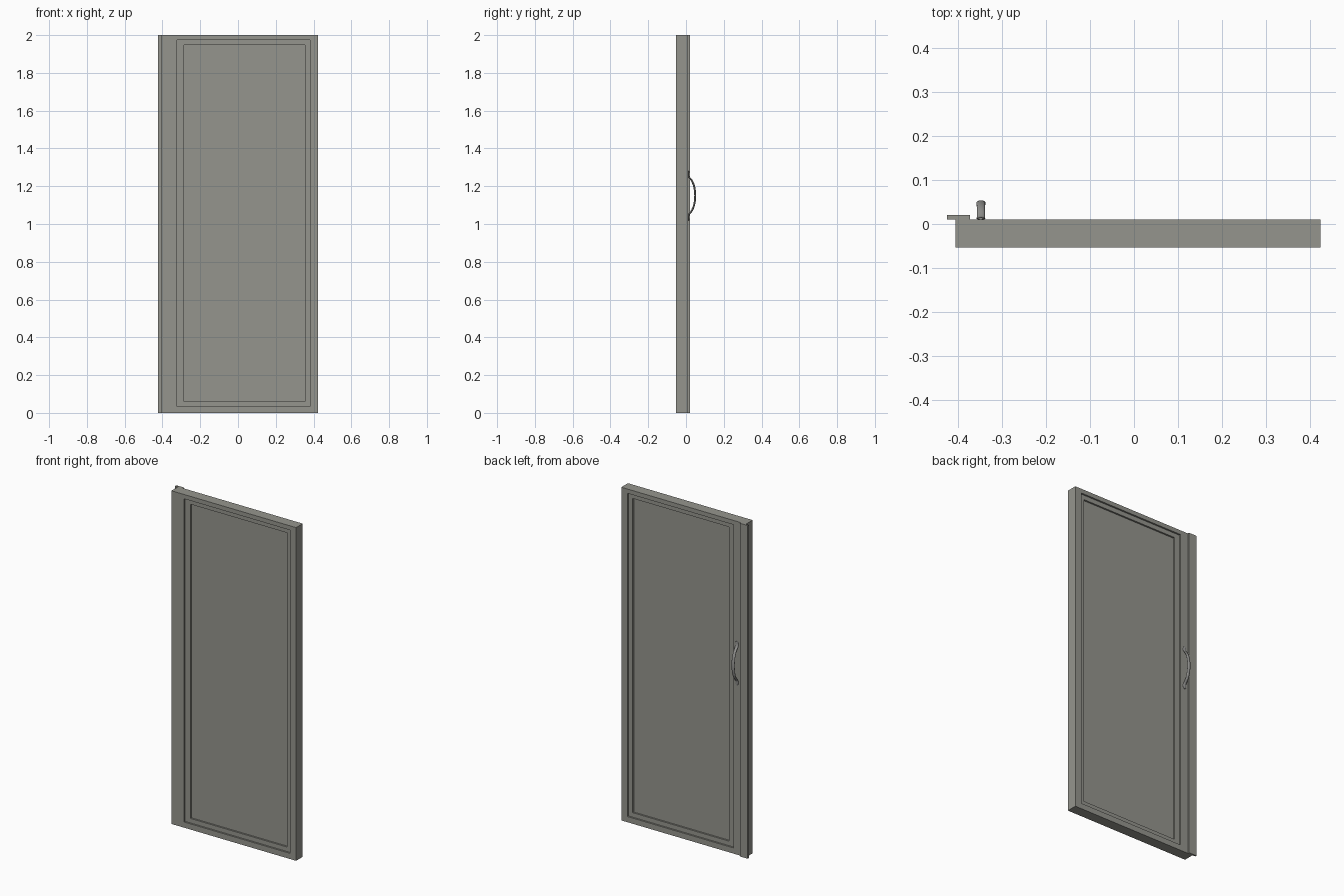
import bpy, bmesh, math
from mathutils import Vector

if "Cube" in bpy.data.objects:
    bpy.data.objects.remove(bpy.data.objects["Cube"])


def material(name, rgb):
    m = bpy.data.materials.new(name)
    m.diffuse_color = (*rgb, 1)
    m.use_nodes = True
    m.node_tree.nodes["Principled BSDF"].inputs["Base Color"].default_value = m.diffuse_color
    return m


door_grey = material("warm_grey", (0.30, 0.30, 0.27))
handle_grey = material("handle_grey", (0.29, 0.29, 0.28))


def make_object(name, bm, mat, smooth=False):
    bmesh.ops.recalc_face_normals(bm, faces=bm.faces[:])
    me = bpy.data.meshes.new(name)
    bm.to_mesh(me)
    bm.free()
    me.materials.append(mat)
    ob = bpy.data.objects.new(name, me)
    bpy.context.collection.objects.link(ob)
    if smooth:
        bpy.context.view_layer.objects.active = ob
        ob.select_set(True)
        bpy.ops.object.shade_smooth_by_angle(angle=math.radians(40))
        ob.select_set(False)
    return ob


def loft(rings):
    """Bridge closed rings of points in order and cap both ends."""
    bm = bmesh.new()
    vs = [[bm.verts.new(p) for p in ring] for ring in rings]
    n = len(vs[0])
    for a, b in zip(vs, vs[1:]):
        for i in range(n):
            j = (i + 1) % n
            bm.faces.new((a[i], a[j], b[j], b[i]))
    bm.faces.new(vs[0])
    bm.faces.new(vs[-1])
    return bm


def rect(bounds, y):
    x0, x1, z0, z1 = bounds
    return [(x0, y, z0), (x1, y, z0), (x1, y, z1), (x0, y, z1)]


# Door leaf with a two-step recessed panel on both sides
OUTER = (-0.405, 0.423, 0.0, 2.0)
MID = (-0.322, 0.381, 0.034, 1.974)
INNER = (-0.286, 0.354, 0.061, 1.947)
FRONT, BACK, STEP = -0.053, 0.010, 0.010


def face_rings(y, inward):
    d = STEP * inward
    return [rect(OUTER, y), rect(MID, y), rect(MID, y + d),
            rect(INNER, y + d), rect(INNER, y + 2 * d)]


rings = face_rings(FRONT, 1)[::-1] + face_rings(BACK, -1)
make_object("door_leaf", loft(rings), door_grey)

# Overlapping cover strip along the closing edge
strip = (-0.424, -0.372, 0.0, 2.0)
make_object("cover_strip", loft([rect(strip, 0.010), rect(strip, 0.020)]), door_grey)

# Bowed pull handle: oval section swept along a mirrored profile
HX, HZ = -0.347, 1.15
# height from centre, distance y, half width, half thickness
half = [(0.131, 0.0125, 0.004, 0.0025), (0.127, 0.0125, 0.008, 0.003),
        (0.118, 0.0125, 0.010, 0.003), (0.106, 0.0130, 0.010, 0.0035),
        (0.098, 0.0165, 0.009, 0.004), (0.088, 0.0250, 0.009, 0.0045),
        (0.076, 0.0330, 0.009, 0.005), (0.058, 0.0405, 0.0095, 0.005),
        (0.038, 0.0455, 0.010, 0.005), (0.019, 0.0480, 0.010, 0.005)]
path = half + [(0, 0.0488, 0.010, 0.005)] + [(-h, *r) for h, *r in half[::-1]]
sections = []
for i, (h, y, w, t) in enumerate(path):
    a, b = path[max(i - 1, 0)], path[min(i + 1, len(path) - 1)]
    tangent = Vector((0, b[1] - a[1], b[0] - a[0])).normalized()
    normal = Vector((1, 0, 0)).cross(tangent)
    centre = Vector((HX, y, HZ + h))
    sections.append([centre + Vector((w * math.cos(k * math.tau / 16), 0, 0))
                     + normal * t * math.sin(k * math.tau / 16) for k in range(16)])
make_object("pull_handle", loft(sections), handle_grey, True)
